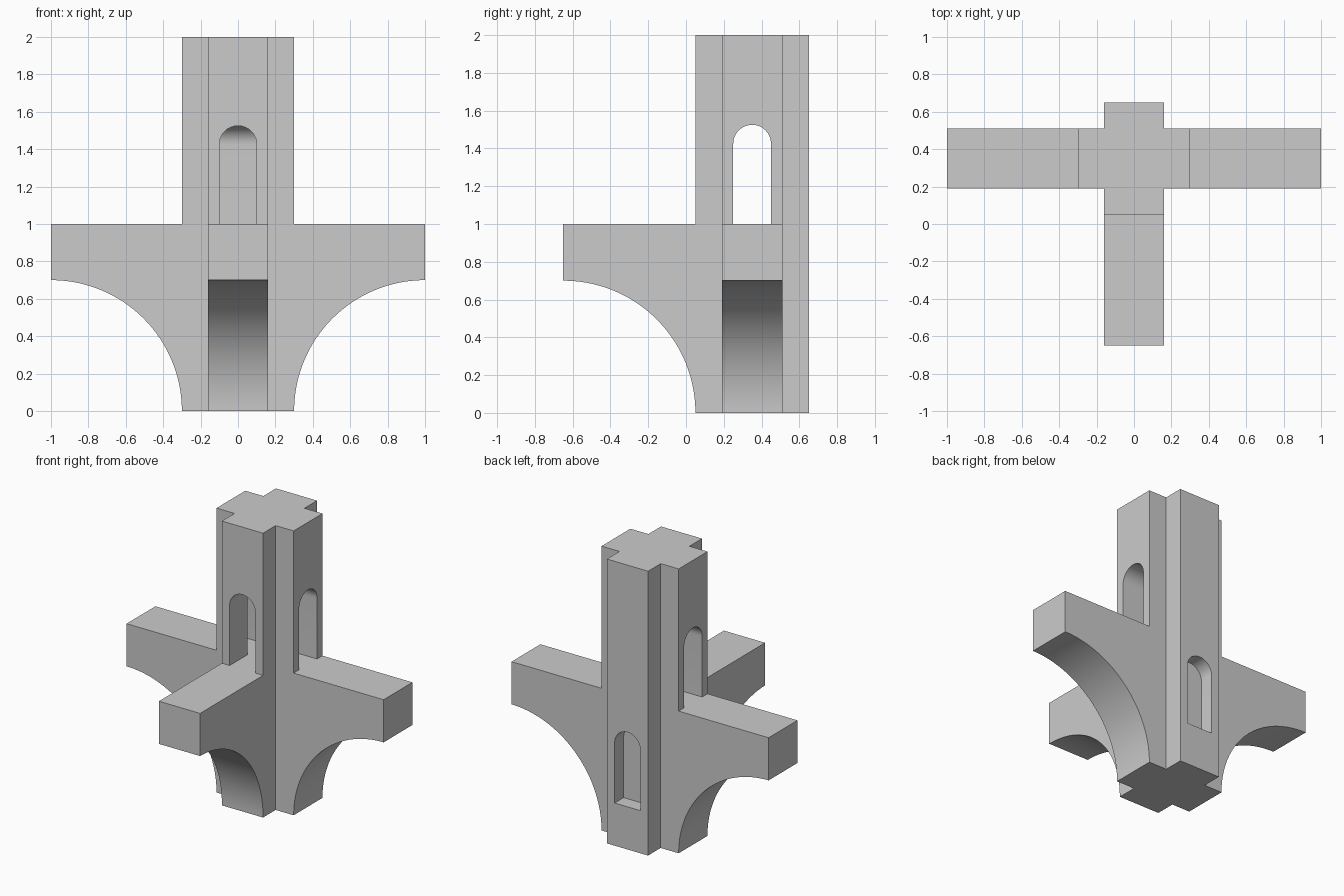
import bpy, bmesh
from math import sin, cos, pi, radians

if "Cube" in bpy.data.objects:
    bpy.data.objects.remove(bpy.data.objects["Cube"])

CY = 0.35          # column centre in y
HALF, BAR = 0.30, 0.16   # column half width, half thickness of each bar


def extrude_profile(name, pts, axis, a, b):
    """Extrude a (u, z) outline along x or y from a to b."""
    bm = bmesh.new()
    place = (lambda u, z, d: (d, u, z)) if axis == 'x' else (lambda u, z, d: (u, d, z))
    rings = [[bm.verts.new(place(u, z, d)) for u, z in pts] for d in (a, b)]
    for r in rings:
        bm.faces.new(r)
    n = len(pts)
    for i in range(n):
        j = (i + 1) % n
        bm.faces.new((rings[0][i], rings[0][j], rings[1][j], rings[1][i]))
    bmesh.ops.recalc_face_normals(bm, faces=bm.faces)
    me = bpy.data.meshes.new(name)
    bm.to_mesh(me)
    bm.free()
    ob = bpy.data.objects.new(name, me)
    bpy.context.collection.objects.link(ob)
    return ob


def arm_side(sign, centre, reach, steps=40):
    """Half outline from the foot, round the arch, over the arm and up the column."""
    r = reach - HALF
    arc = [(reach - r * cos(t), 0.7 * sin(t))
           for t in (pi / 2 * i / steps for i in range(steps + 1))]
    return [(centre + sign * u, z) for u, z in arc + [(reach, 1), (HALF, 1), (HALF, 2)]]


def arch(centre, z0, r=0.10, spring=0.425, steps=24):
    """Round-headed opening outline."""
    top = [(centre + r * cos(pi * i / steps), z0 + spring + r * sin(pi * i / steps))
           for i in range(steps + 1)]
    return [(centre - r, z0), (centre + r, z0)] + top


def combine(target, other, op):
    mod = target.modifiers.new(op, 'BOOLEAN')
    mod.operation, mod.solver, mod.object = op, 'EXACT', other
    bpy.context.view_layer.objects.active = target
    bpy.ops.object.modifier_apply(modifier=mod.name)
    bpy.data.objects.remove(other)


# wide plate with the two side arms
pillar = extrude_profile("bracketed_pillar",
                         arm_side(1, 0, 1.0) + arm_side(-1, 0, 1.0)[::-1],
                         'y', CY - BAR, CY + BAR)

# crossing plate with the front arm and a plain back
front_plate = extrude_profile("front_plate",
                              arm_side(-1, CY, 1.0) + [(CY + HALF, 2), (CY + HALF, 0)],
                              'x', -BAR, BAR)
combine(pillar, front_plate, 'UNION')

# side-to-side passage, front doorway into it, shallow niche low on the back
for cutter in (extrude_profile("side_passage", arch(CY, 1.0), 'x', -0.35, 0.35),
               extrude_profile("front_doorway", arch(0, 1.0), 'y', 0.0, CY),
               extrude_profile("back_niche", arch(0, 0.3), 'y', 0.55, 0.70)):
    combine(pillar, cutter, 'DIFFERENCE')

# smooth arches, crisp corners
bpy.ops.object.select_all(action='DESELECT')
pillar.select_set(True)
bpy.context.view_layer.objects.active = pillar
bpy.ops.object.shade_smooth_by_angle(angle=radians(20))
